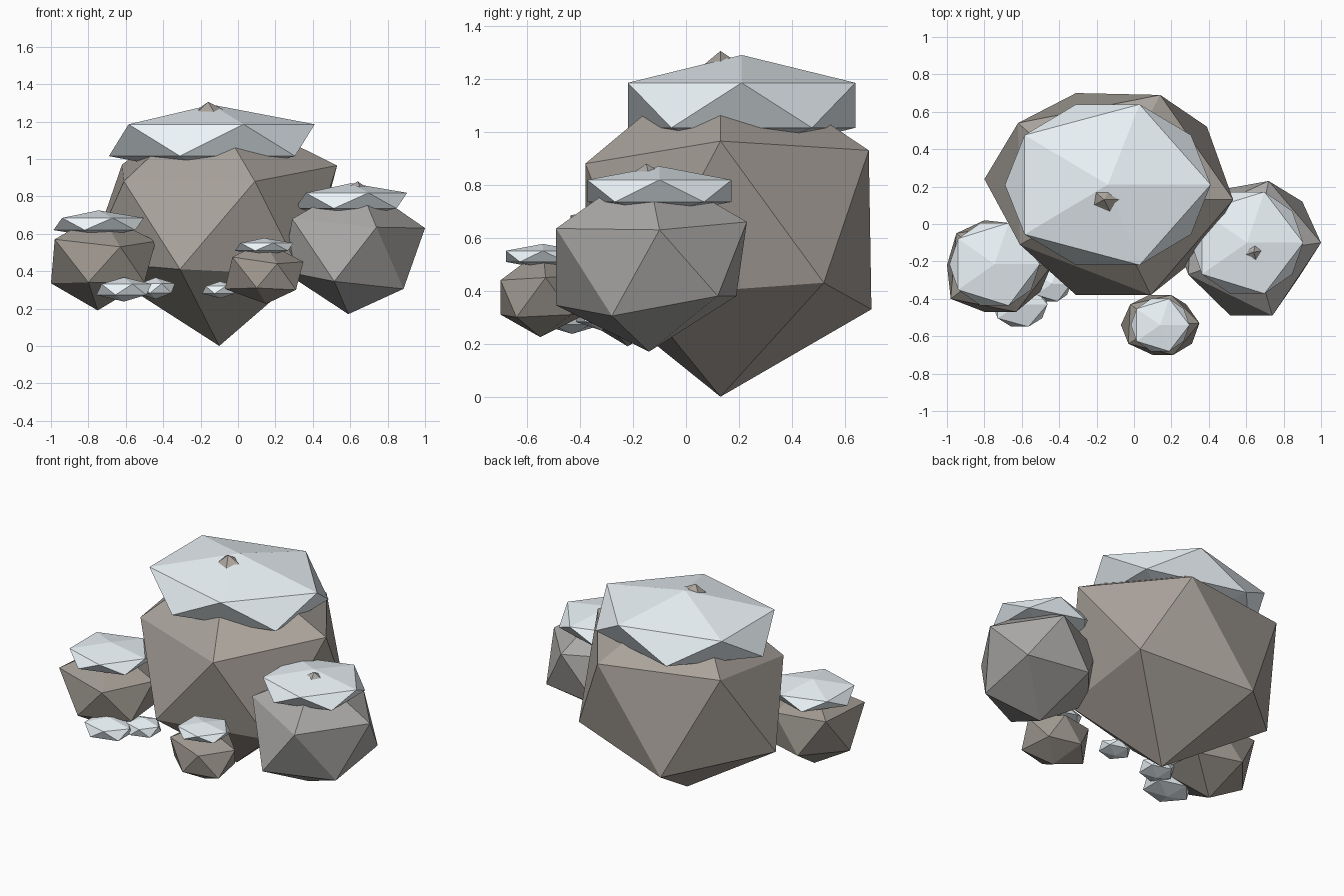
import bpy


def material(name, rgb):
    m = bpy.data.materials.new(name)
    m.diffuse_color = (*rgb, 1)
    return m


brown = material("brown_stone", (0.40, 0.365, 0.33))
grey = material("grey_stone", (0.41, 0.40, 0.39))
dark = material("dark_stone", (0.34, 0.31, 0.275))
white = material("snow", (0.84, 0.91, 0.95))


# Uneven twenty-sided boulder: two poles and two staggered rings of five
def rock(name, mat, top, bottom, upper, lower):
    faces = []
    for i in range(5):
        j = (i + 1) % 5
        u, un, l, ln = 2 + i, 2 + j, 7 + i, 7 + j
        faces += [(0, u, un), (u, l, un), (l, ln, un), (1, ln, l)]
    me = bpy.data.meshes.new(name)
    me.from_pydata([top, bottom] + upper + lower, [], faces)
    me.materials.append(mat)
    bpy.context.collection.objects.link(bpy.data.objects.new(name, me))


# Flattened icosahedron of snow
def snow(name, loc, size):
    bpy.ops.mesh.primitive_ico_sphere_add(subdivisions=1, radius=1, location=loc)
    ob = bpy.context.object
    ob.name = name
    ob.scale = size
    ob.data.materials.append(white)


# Boulders; rings run counter-clockwise from the front
rock("large_rock", brown, (-0.16, 0.13, 1.305), (-0.10, 0.13, 0.0),
     [(0.09, -0.38, 0.88), (0.53, 0.13, 0.965), (0.14, 0.69, 0.93),
      (-0.62, 0.54, 0.97), (-0.61, -0.11, 0.88)],
     [(0.34, -0.18, 0.38), (0.39, 0.52, 0.43), (-0.31, 0.70, 0.33),
      (-0.80, 0.24, 0.45), (-0.31, -0.38, 0.41)])
rock("right_rock", grey, (0.64, -0.15, 0.88), (0.59, -0.14, 0.17),
     [(0.74, -0.49, 0.635), (1.0, -0.10, 0.63), (0.72, 0.23, 0.66),
      (0.31, 0.04, 0.66), (0.29, -0.27, 0.68)],
     [(0.885, -0.28, 0.305), (0.90, 0.12, 0.38), (0.50, 0.19, 0.38),
      (0.24, -0.13, 0.40), (0.515, -0.49, 0.345)])
rock("left_rock", dark, (-0.74, -0.22, 0.71), (-0.75, -0.22, 0.19),
     [(-0.63, -0.47, 0.53), (-0.44, -0.22, 0.56), (-0.62, 0.0, 0.56),
      (-0.95, -0.05, 0.57), (-0.98, -0.40, 0.57)],
     [(-0.50, -0.36, 0.34), (-0.53, -0.06, 0.34), (-0.80, 0.02, 0.34),
      (-1.0, -0.22, 0.335), (-0.80, -0.47, 0.34)])
rock("small_rock", dark, (0.14, -0.54, 0.56), (0.15, -0.55, 0.225),
     [(0.21, -0.70, 0.44), (0.35, -0.53, 0.45), (0.20, -0.38, 0.46),
      (-0.02, -0.43, 0.47), (-0.03, -0.64, 0.475)],
     [(0.31, -0.64, 0.30), (0.28, -0.43, 0.31), (0.08, -0.38, 0.31),
      (-0.07, -0.54, 0.305), (0.10, -0.70, 0.31)])

# Snow caps on the boulders
snow("large_snow_cap", (-0.14, 0.21, 1.10), (0.615, 0.505, 0.19))
snow("right_snow_cap", (0.605, -0.10, 0.777), (0.335, 0.32, 0.093))
snow("left_snow_cap", (-0.745, -0.215, 0.652), (0.27, 0.26, 0.073))
snow("small_snow_cap", (0.14, -0.54, 0.53), (0.175, 0.165, 0.047))

# Loose snow clumps between the boulders
snow("snow_clump_left", (-0.61, -0.43, 0.302), (0.165, 0.14, 0.065))
snow("snow_clump_middle", (-0.44, -0.32, 0.308), (0.115, 0.11, 0.058))
snow("snow_clump_right", (-0.095, -0.285, 0.30), (0.108, 0.095, 0.045))
